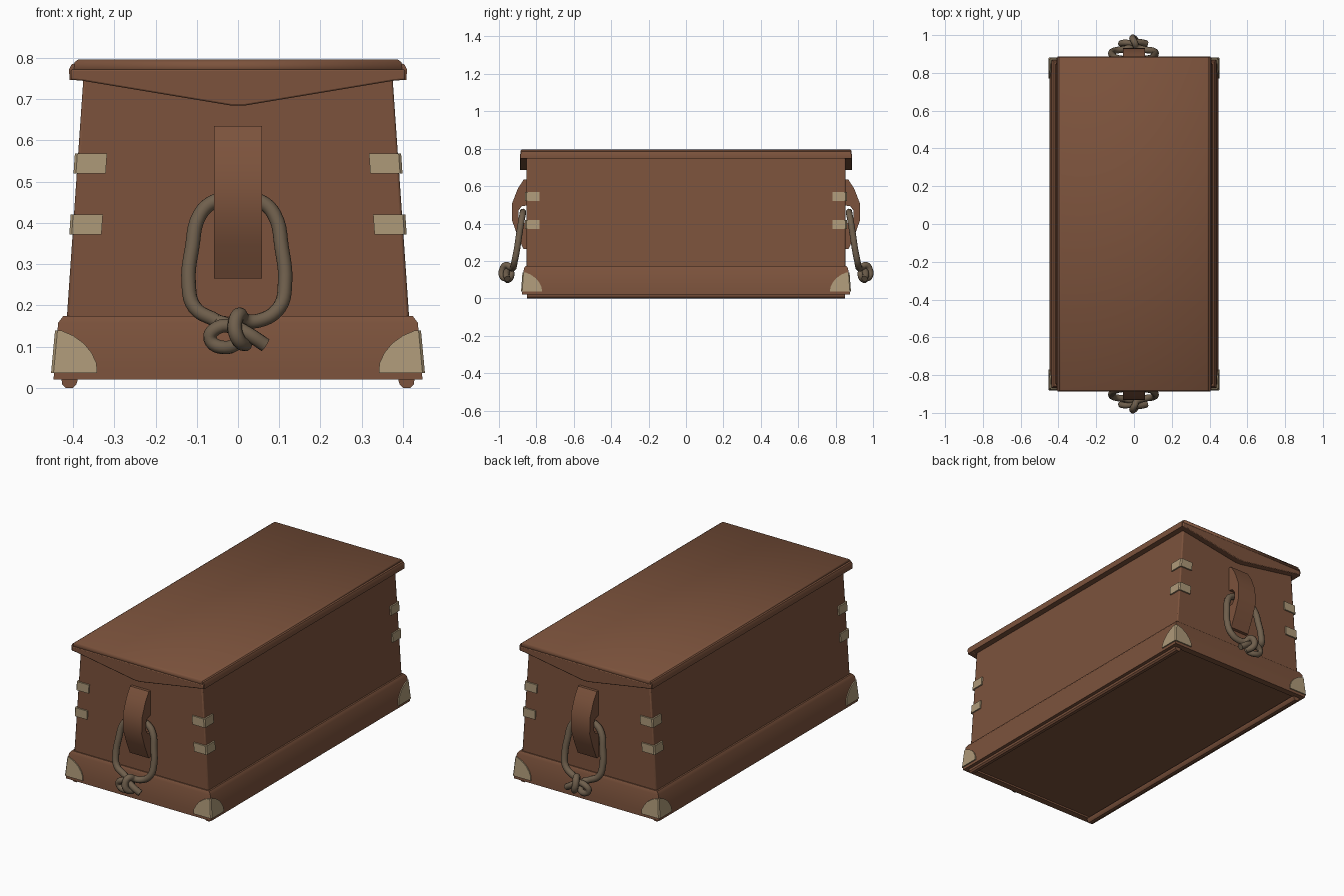
import bpy, bmesh, math
from mathutils import Vector

cube = bpy.data.objects.get("Cube")
if cube:
    bpy.data.objects.remove(cube, do_unlink=True)


def material(name, rgb):
    m = bpy.data.materials.new(name)
    m.use_nodes = True
    m.diffuse_color = (*rgb, 1)
    b = m.node_tree.nodes["Principled BSDF"]
    b.inputs["Base Color"].default_value = (*rgb, 1)
    b.inputs["Roughness"].default_value = 0.8
    return m


WOOD = material("brown wood", (0.20, 0.085, 0.045))
BRASS = material("pale brass", (0.42, 0.32, 0.19))
ROPE = material("weathered rope", (0.16, 0.115, 0.073))


def smooth(ob, angle):
    bpy.ops.object.select_all(action='DESELECT')
    ob.select_set(True)
    bpy.context.view_layer.objects.active = ob
    bpy.ops.object.shade_smooth_by_angle(angle=math.radians(angle))


def loft(name, rings, mat, mirror="", bevel=0, angle=35):
    """Skin between matching closed rings of points, capping both ends."""
    bm = bmesh.new()
    rows = [[bm.verts.new(p) for p in ring] for ring in rings]
    n = len(rows[0])
    for a, b in zip(rows, rows[1:]):
        for i in range(n):
            j = (i + 1) % n
            bm.faces.new((a[i], a[j], b[j], b[i]))
    bm.faces.new(rows[0])
    bm.faces.new(rows[-1])
    bmesh.ops.recalc_face_normals(bm, faces=bm.faces)
    me = bpy.data.meshes.new(name)
    bm.to_mesh(me)
    bm.free()
    me.materials.append(mat)
    ob = bpy.data.objects.new(name, me)
    bpy.context.collection.objects.link(ob)
    smooth(ob, angle)
    if bevel:
        mod = ob.modifiers.new("soft edges", 'BEVEL')
        mod.width = bevel
        mod.segments = 2
    add_mirror(ob, mirror)
    return ob


def add_mirror(ob, axes):
    if axes:
        mod = ob.modifiers.new("mirror", 'MIRROR')
        mod.use_axis = ("x" in axes, "y" in axes, False)
        mod.use_mirror_merge = False


def rect(hx, hy, z):
    return [(-hx, -hy, z), (hx, -hy, z), (hx, hy, z), (-hx, hy, z)]


def along_x(profile, x0, x1):
    return [[(x, y, z) for y, z in profile] for x in (x0, x1)]


def along_y(profile, y0, y1):
    return [[(x, y, z) for x, z in profile] for y in (y0, y1)]


# Tapered body
BODY_Y = 0.852


def body_half(z):
    return 0.415 - (z - 0.17) * 0.069


loft("chest_body", [rect(body_half(z), BODY_Y, z) for z in (0.1, 0.76)], WOOD,
     bevel=0.006)

# Skirt around the foot, with a recessed bottom
loft("base_skirt", [rect(0.40, 0.84, 0.03), rect(0.40, 0.84, 0.02),
                    rect(0.447, 0.876, 0.02), rect(0.446, 0.875, 0.05),
                    rect(0.436, 0.867, 0.158), rect(0.424, 0.858, 0.174),
                    rect(0.40, 0.84, 0.174)], WOOD)
runner = [(0.388, 0.022), (0.392, 0.008), (0.400, 0.0), (0.418, 0.0),
          (0.426, 0.008), (0.428, 0.022)]
loft("base_runner", along_y(runner, -0.85, 0.85), WOOD, "x")

# Lid panel with side mouldings and pointed end trims
loft("lid_panel", [rect(0.385, 0.86, 0.75), rect(0.398, 0.884, 0.768),
                   rect(0.396, 0.884, 0.79), rect(0.388, 0.878, 0.796)],
     WOOD, angle=80)
moulding = [(0.36, 0.747), (0.408, 0.747), (0.410, 0.772), (0.404, 0.784),
            (0.397, 0.787), (0.36, 0.787)]
loft("lid_side_moulding", along_y(moulding, -0.882, 0.882), WOOD, "x")
trim = [(-0.405, 0.747), (-0.378, 0.745), (-0.018, 0.685), (0.018, 0.685),
        (0.378, 0.745), (0.405, 0.747), (0.405, 0.772), (-0.405, 0.772)]
loft("lid_end_trim", along_y(trim, -0.888, -0.85), WOOD, "y", bevel=0.004)

# Cleats, hollowed behind for the rope
cleat = [(-0.85, 0.635), (-0.868, 0.635), (-0.90, 0.585), (-0.929, 0.51),
         (-0.931, 0.42), (-0.905, 0.345), (-0.87, 0.265), (-0.85, 0.265),
         (-0.85, 0.40), (-0.88, 0.405), (-0.895, 0.43), (-0.895, 0.47),
         (-0.88, 0.492), (-0.85, 0.497)]
loft("handle_cleat", along_x(cleat, -0.058, 0.058), WOOD, "y")


# Brass corner brackets: an L footprint swept up through (height, arm) levels
def bracket(name, levels, half_x, half_y, thick):
    rings = []
    for z, arm in levels:
        hx, hy = half_x(z), half_y(z)
        ox, oy = hx + thick, hy + thick
        rings.append([(ox - arm, -oy, z), (ox - 0.006, -oy, z),
                      (ox, -oy + 0.006, z), (ox, -oy + arm, z),
                      (hx - 0.004, -oy + arm, z), (hx - 0.004, -hy + 0.004, z),
                      (ox - arm, -hy + 0.004, z)])
    loft(name, rings, BRASS, "xy")


for name, z in (("lower_strap", 0.372), ("upper_strap", 0.52)):
    bracket(name, [(z, 0.078), (z + 0.048, 0.078)], body_half,
            lambda z: BODY_Y, 0.008)

bracket("corner_cap", [(0.036, 0.112), (0.06, 0.108), (0.085, 0.094),
                       (0.108, 0.073), (0.127, 0.045), (0.139, 0.016)],
        lambda z: 0.446 - (z - 0.05) * 0.093,
        lambda z: 0.875 - (z - 0.05) * 0.074, 0.006)


# Rope beckets: a loop through the cleat ending in an overhand knot
def rope(name, points, radius):
    cu = bpy.data.curves.new(name, 'CURVE')
    cu.dimensions = '3D'
    cu.bevel_depth = radius
    cu.bevel_resolution = 3
    cu.resolution_u = 5
    cu.use_fill_caps = True
    sp = cu.splines.new('BEZIER')
    sp.bezier_points.add(len(points) - 1)
    for bp, p in zip(sp.bezier_points, points):
        bp.co = Vector(p)
        bp.handle_left_type = bp.handle_right_type = 'AUTO'
    cu.materials.append(ROPE)
    ob = bpy.data.objects.new(name, cu)
    bpy.context.collection.objects.link(ob)
    bpy.ops.object.select_all(action='DESELECT')
    ob.select_set(True)
    bpy.context.view_layer.objects.active = ob
    bpy.ops.object.convert(target='MESH')
    ob = bpy.context.object
    smooth(ob, 50)
    add_mirror(ob, "y")


side = [(0.055, -0.873, 0.452), (0.088, -0.879, 0.42), (0.106, -0.892, 0.34),
        (0.114, -0.905, 0.255), (0.100, -0.917, 0.195), (0.05, -0.925, 0.163)]
left = [(-x * 1.05, y, z) for x, y, z in side]
loop = left[::-1] + [(0, -0.872, 0.462)] + side
knot_start = [(0.0, -0.935, 0.118), (-0.035, -0.955, 0.098),
              (-0.068, -0.955, 0.12), (-0.05, -0.96, 0.146),
              (0.0, -0.955, 0.15)]
knot_end = [(0.015, -0.938, 0.165), (0.003, -0.962, 0.178),
            (-0.008, -0.983, 0.15), (0.002, -0.98, 0.115),
            (0.02, -0.95, 0.105)]
rope("becket_loop", loop + knot_end, 0.0175)
rope("becket_knot", [left[-1]] + [(-0.02, -0.935, 0.15)] + knot_start,
     0.0165)
rope("becket_tail", [(-0.01, -0.955, 0.15), (0.03, -0.962, 0.128),
                     (0.066, -0.955, 0.104)], 0.0175)
